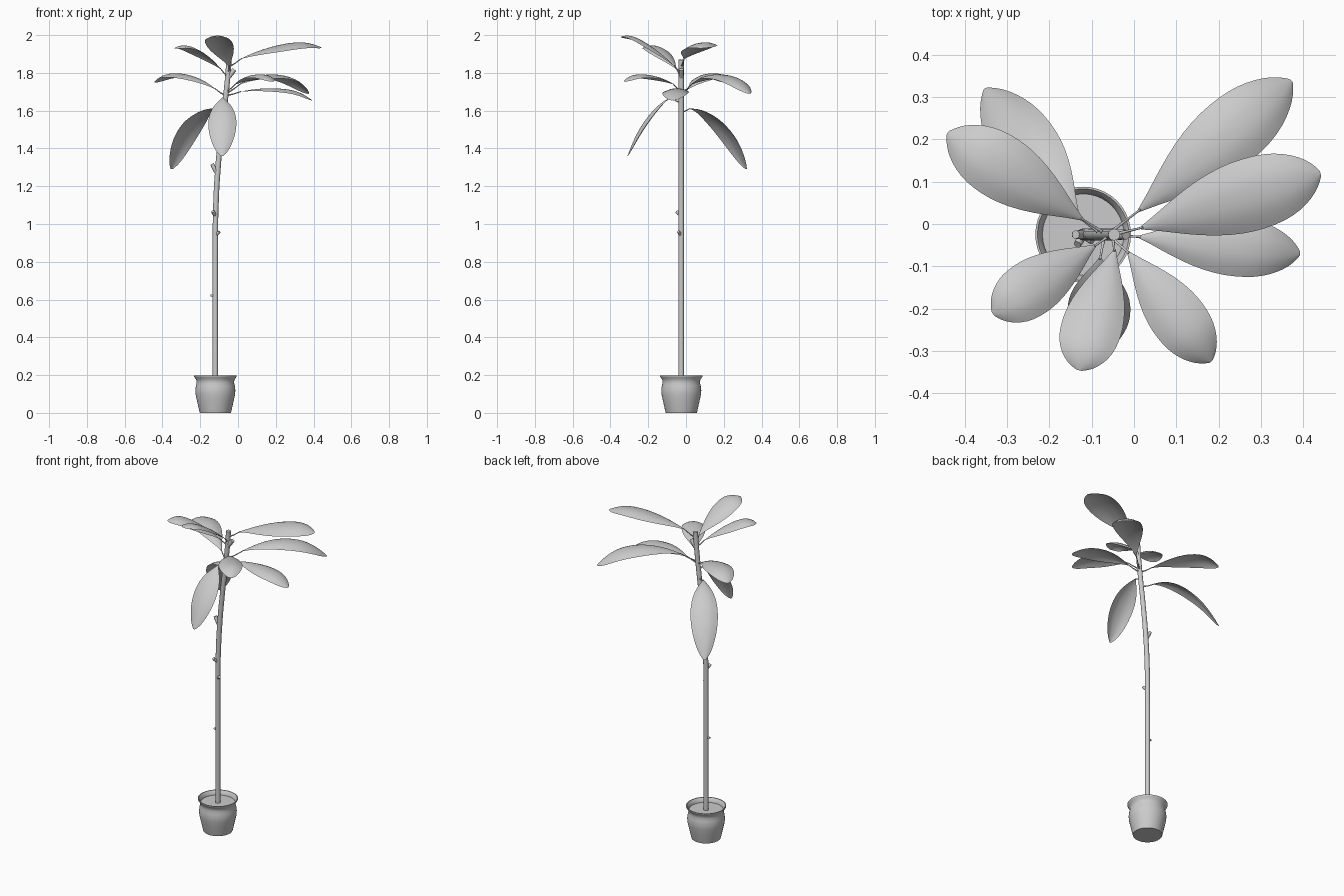
import bpy, bmesh, math
from mathutils import Vector as V

if "Cube" in bpy.data.objects:
    bpy.data.objects.remove(bpy.data.objects["Cube"])

CX, CY = -0.12, -0.025


def finish(bm, name, angle=50):
    me = bpy.data.meshes.new(name)
    bmesh.ops.remove_doubles(bm, verts=bm.verts, dist=1e-5)
    bm.to_mesh(me)
    bm.free()
    ob = bpy.data.objects.new(name, me)
    bpy.context.collection.objects.link(ob)
    bpy.ops.object.select_all(action='DESELECT')
    ob.select_set(True)
    bpy.context.view_layer.objects.active = ob
    bpy.ops.object.shade_smooth_by_angle(angle=math.radians(angle))
    return ob


def lathe(name, prof, n=40):
    bm = bmesh.new()
    rings = []
    for r, z in prof:
        rings.append([bm.verts.new((CX + r * math.cos(2 * math.pi * i / n),
                                    CY + r * math.sin(2 * math.pi * i / n), z)) for i in range(n)])
    for a, b in zip(rings, rings[1:]):
        for i in range(n):
            j = (i + 1) % n
            bm.faces.new((a[i], a[j], b[j], b[i]))
    bm.faces.new(rings[0][::-1])
    bm.faces.new(rings[-1])
    return finish(bm, name)


def tube(bm, pts, radii, n=12):
    pts = [V(p) for p in pts]
    rings = []
    for k, p in enumerate(pts):
        t = (pts[min(k + 1, len(pts) - 1)] - pts[max(k - 1, 0)]).normalized()
        u = t.cross(V((0, 1, 0.01))).normalized()
        w = t.cross(u)
        rings.append([bm.verts.new(p + radii[k] * (u * math.cos(2 * math.pi * i / n)
                                                   - w * math.sin(2 * math.pi * i / n))) for i in range(n)])
    for a, b in zip(rings, rings[1:]):
        for i in range(n):
            j = (i + 1) % n
            bm.faces.new((a[i], b[i], b[j], a[j]))
    bm.faces.new(rings[0])
    bm.faces.new(rings[-1][::-1])
    bmesh.ops.recalc_face_normals(bm, faces=bm.faces)


# Pot with flared lip, filled with soil
lathe("pot", [(0.082, 0), (0.085, 0.01), (0.096, 0.06), (0.104, 0.095), (0.106, 0.12),
              (0.103, 0.143), (0.099, 0.16), (0.101, 0.175), (0.109, 0.187), (0.113, 0.193),
              (0.113, 0.198), (0.108, 0.198), (0.101, 0.188), (0.097, 0.178), (0.096, 0.172)])

# Trunk leaning to +x at the top
TRUNK = [(-0.12, 0.16), (-0.12, 0.8), (-0.119, 1.05), (-0.113, 1.2), (-0.102, 1.35),
         (-0.086, 1.5), (-0.069, 1.64), (-0.056, 1.76), (-0.047, 1.87)]


def trunk_x(z):
    for (x0, z0), (x1, z1) in zip(TRUNK, TRUNK[1:]):
        if z <= z1:
            return x0 + (x1 - x0) * (z - z0) / (z1 - z0)
    return TRUNK[-1][0]


bm = bmesh.new()
tube(bm, [(x, CY, z) for x, z in TRUNK], [0.0145] * 4 + [0.0145, 0.014, 0.014, 0.014, 0.014])
finish(bm, "trunk")

# Cut-off twig stubs: height, direction, length, radius
bm = bmesh.new()
for z, d, ln, r in [(0.62, (-1, 0, 0.1), 0.026, 0.006), (0.94, (0.8, -0.6, 0.7), 0.032, 0.009),
                    (1.04, (-0.5, -0.8, 0.9), 0.038, 0.01), (1.26, (-0.5, 0, 1), 0.065, 0.011),
                    (1.77, (0.75, 0, 1), 0.06, 0.013)]:
    p = V((trunk_x(z), CY, z))
    q = p + V(d).normalized() * ln
    tube(bm, [p, p.lerp(q, 0.6), q], [r * 0.85, r, r * 0.9], 10)
finish(bm, "twig_stubs")

# Leaf half-width along the length (fraction of maximum)
SHAPE = [(0, 0.04), (0.08, 0.2), (0.2, 0.5), (0.35, 0.8), (0.5, 0.97), (0.62, 1.0),
         (0.74, 0.96), (0.84, 0.81), (0.92, 0.58), (0.97, 0.34), (1, 0.08)]
# Base, tip, midpoint height, full width, roll, height where the stalk leaves the trunk
LEAVES = [
    ((-0.13, 0.015, 1.61), (-0.352, 0.32, 1.32), 1.55, 0.155, 0, 1.59),
    ((-0.12, 0.01, 1.715), (-0.44, 0.215, 1.78), 1.795, 0.155, 0, 1.68),
    ((0.01, 0.03, 1.74), (0.372, 0.338, 1.72), 1.795, 0.165, 0, 1.69),
    ((0.015, -0.01, 1.875), (0.44, 0.12, 1.965), 1.95, 0.175, 0.1, 1.83),
    ((0.01, -0.03, 1.70), (0.392, -0.07, 1.685), 1.72, 0.14, 0, 1.68),
    ((-0.015, -0.065, 1.74), (0.182, -0.325, 1.785), 1.79, 0.135, 0, 1.70),
    ((-0.045, -0.06, 1.835), (-0.13, -0.345, 2.02), 1.955, 0.145, 0.1, 1.80),
    ((-0.09, -0.05, 1.82), (-0.333, -0.212, 1.96), 1.92, 0.135, 0, 1.78),
    ((-0.08, -0.08, 1.67), (-0.085, -0.31, 1.39), 1.58, 0.15, 0, 1.64),
]
N = 6
stalks = bmesh.new()
for k, (b, t, mz, w, roll, tz) in enumerate(LEAVES):
    b, t = V(b), V(t)
    m = (b + t) / 2
    m.z = mz
    c = 2 * m - (b + t) / 2
    plan = V((t.x - b.x, t.y - b.y, 0)).normalized()
    side0 = V((plan.y, -plan.x, 0))
    bm = bmesh.new()
    rows = []
    for s, h in SHAPE:
        p = b * (1 - s) ** 2 + c * (2 * s * (1 - s)) + t * s * s
        p.z -= 0.33 * max(0, s - 0.7) ** 2    # drooping tip
        tan = ((c - b) * (1 - s) + (t - c) * s).normalized()
        nor = side0.cross(tan).normalized()
        side = side0 * math.cos(roll) - nor * math.sin(roll)
        hw = h * w / 2
        # domed across the width, with a faint midrib crease
        row = []
        for i in range(N + 1):
            a = 2 * i / N - 1
            sag = 0.3 * hw * a * a + (0.02 * hw if i == N // 2 else 0)
            row.append(bm.verts.new(p + side * a * hw - nor * sag))
        rows.append(row)
    for r0, r1 in zip(rows, rows[1:]):
        for i in range(N):
            bm.faces.new((r0[i], r0[i + 1], r1[i + 1], r1[i]))
    leaf = finish(bm, "leaf_%d" % (k + 1), 80)
    sub = leaf.modifiers.new("smooth", 'SUBSURF')
    sub.levels = sub.render_levels = 1
    # Stalk joining the leaf to the trunk
    r = V((trunk_x(tz), CY, tz))
    bend = r.lerp(b, 0.55)
    bend.z -= 0.003
    tube(stalks, [r, bend, b.lerp(c, 0.03)], [0.005, 0.003, 0.0025], 8)
finish(stalks, "leaf_stalks")
